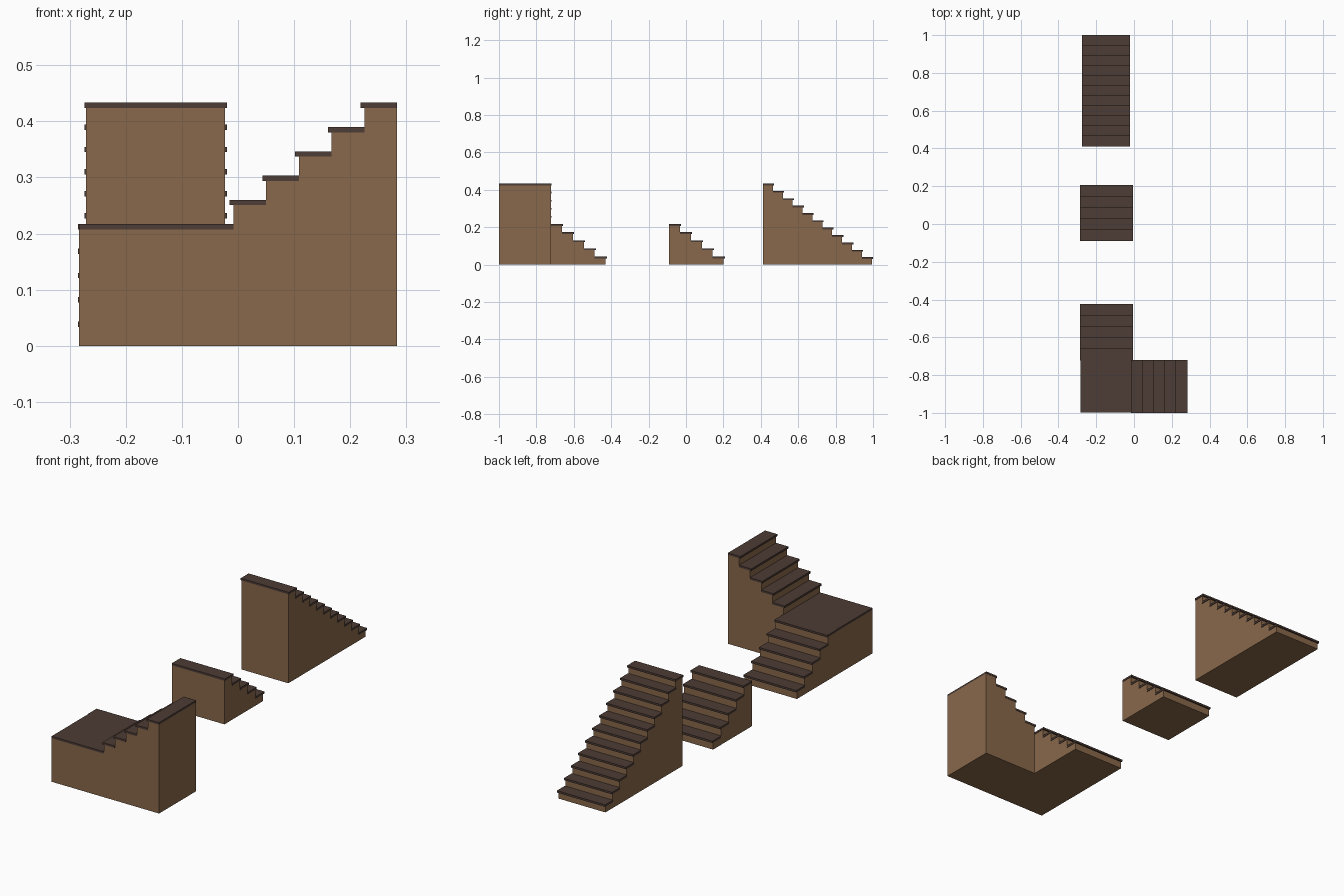
import bpy, bmesh
from mathutils import Vector

if "Cube" in bpy.data.objects:
    bpy.data.objects.remove(bpy.data.objects["Cube"])

TH = 0.0095      # tread thickness
NOSE = 0.0067    # tread overhang past the riser


def material(name, color):
    m = bpy.data.materials.new(name)
    m.diffuse_color = (*color, 1)
    m.use_nodes = True
    m.node_tree.nodes["Principled BSDF"].inputs["Base Color"].default_value = m.diffuse_color
    return m


WOOD = material("brown_wood", (0.25, 0.14, 0.07))
DARK = material("dark_wood", (0.074, 0.045, 0.036))


def make_prisms(name, profiles, place, w0, w1, mat):
    """Extrude (u, z) profiles across the width w0..w1, positioned by place(u, w, z)."""
    bm = bmesh.new()
    for prof in profiles:
        face = bm.faces.new([bm.verts.new(place(u, w0, z)) for u, z in prof])
        res = bmesh.ops.extrude_face_region(bm, geom=[face])
        shift = Vector(place(0, w1, 0)) - Vector(place(0, w0, 0))
        verts = [v for v in res["geom"] if isinstance(v, bmesh.types.BMVert)]
        bmesh.ops.translate(bm, vec=shift, verts=verts)
    bmesh.ops.recalc_face_normals(bm, faces=bm.faces[:])
    me = bpy.data.meshes.new(name)
    bm.to_mesh(me)
    bm.free()
    me.materials.append(mat)
    ob = bpy.data.objects.new(name, me)
    bpy.context.collection.objects.link(ob)
    return ob


def rect(u0, u1, z0, z1):
    return [(u0, z0), (u1, z0), (u1, z1), (u0, z1)]


def flight(name, place, n, top, rise, run, w0, w1, side, back=0.0, tail=None):
    """Stepped solid descending along +u, with overhanging treads."""
    prof = [(-back, 0), (-back, top - TH)]
    for i in range(n):
        z = top - i * rise - TH
        if i:
            prof.append((i * run, z))
        prof.append(((i + 1) * run, z))
    if tail:
        zt = top - n * rise - TH
        prof += [(n * run, zt), (n * run + tail, zt), (n * run + tail, 0)]
    else:
        prof.append((n * run, 0))
    body = make_prisms(name + "_body", [prof], place, w0, w1, WOOD)
    treads = [rect(i * run, (i + 1) * run + NOSE, top - i * rise - TH, top - i * rise)
              for i in range(n)]
    make_prisms(name + "_treads", treads, place, w0 - side, w1 + side, DARK)
    return body


def along_y(y0):
    return lambda u, w, z: (w, y0 + u, z)


def against_x(x0):
    return lambda u, w, z: (x0 - u, w, z)


RISE, RUN = 0.04333, 0.0583
X0, X1 = -0.2834, -0.0081
Y0, Y1 = -0.9985, -0.7215

# Tall straight staircase
flight("tall_stairs", along_y(0.4115), 11, 0.4333, 0.4333 / 11, 0.0529, -0.271, -0.023, 0.003)

# Short straight staircase
flight("short_stairs", along_y(-0.0905), 5, 5 * RISE, RISE, RUN, X0, X1, 0.002)

# Corner staircase: upper flight with landing, then lower flight
corner = flight("corner_upper", against_x(-X0), 5, 10 * RISE, RISE, RUN, Y0, Y1, 0.0015,
                tail=-X0 - 5 * RUN - X0 - 0.0)
lower = flight("corner_lower", along_y(Y1), 5, 5 * RISE, RISE, RUN, X0, X1, 0.002, back=0.1)
make_prisms("landing_top", [rect(X0, X1, 5 * RISE - TH, 5 * RISE)],
            lambda u, w, z: (u, w, z), Y0, Y1, DARK)

# Fuse the corner bodies into one solid
mod = corner.modifiers.new("fuse", "BOOLEAN")
mod.operation = "UNION"
mod.solver = "EXACT"
mod.object = lower
bpy.context.view_layer.objects.active = corner
bpy.ops.object.modifier_apply(modifier=mod.name)
bpy.data.objects.remove(lower)
corner.name = "corner_stairs_body"
